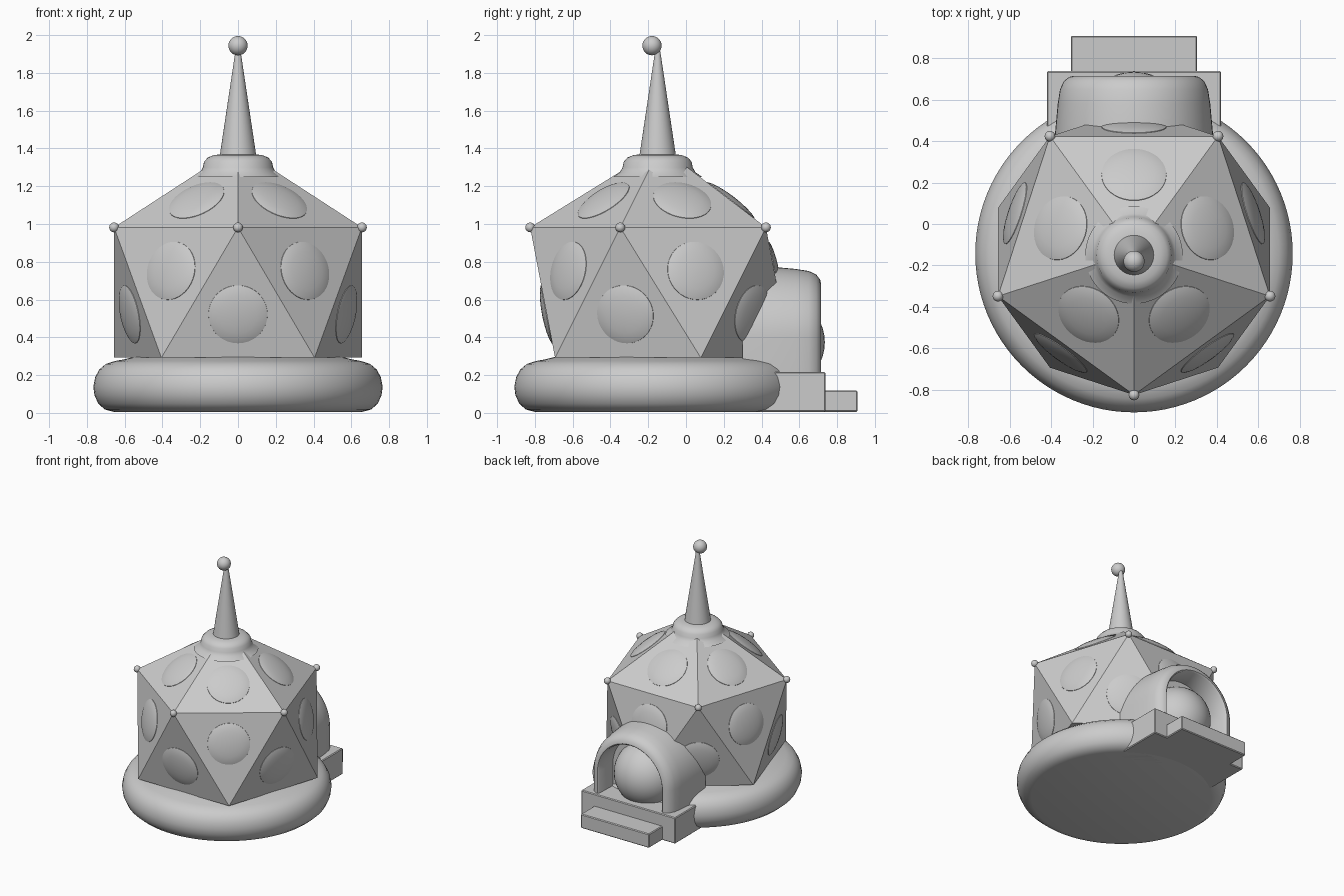
import bpy, bmesh
from math import sin, cos, pi, radians, sqrt
from mathutils import Vector, Matrix

if "Cube" in bpy.data.objects:
    bpy.data.objects.remove(bpy.data.objects["Cube"])

CY = -0.135  # axis of the main body


def finish(name, bm, angle=None):
    bmesh.ops.recalc_face_normals(bm, faces=bm.faces)
    me = bpy.data.meshes.new(name)
    bm.to_mesh(me)
    bm.free()
    ob = bpy.data.objects.new(name, me)
    bpy.context.collection.objects.link(ob)
    if angle:
        bpy.ops.object.select_all(action='DESELECT')
        ob.select_set(True)
        bpy.context.view_layer.objects.active = ob
        bpy.ops.object.shade_smooth_by_angle(angle=radians(angle))
    return ob


def loft(bm, rings, closed=True, cap=True):
    loops = [[bm.verts.new(p) for p in r] for r in rings]
    n = len(loops[0])
    for a, b in zip(loops, loops[1:]):
        for i in range(n if closed else n - 1):
            j = (i + 1) % n
            bm.faces.new((a[i], a[j], b[j], b[i]))
    if cap:
        bm.faces.new(loops[0])
        bm.faces.new(loops[-1])


def lathe(name, profile, matrix, segs=48, angle=40):
    bm = bmesh.new()
    rings = [[matrix @ Vector((r * cos(2 * pi * i / segs), r * sin(2 * pi * i / segs), z))
              for i in range(segs)] for r, z in profile]
    loft(bm, rings)
    return finish(name, bm, angle)


def ball(name, loc, r, segs=32):
    bm = bmesh.new()
    bmesh.ops.create_uvsphere(bm, u_segments=segs, v_segments=segs // 2, radius=r,
                              matrix=Matrix.Translation(loc))
    return finish(name, bm, 60)


def box(name, lo, hi):
    bm = bmesh.new()
    lo, hi = Vector(lo), Vector(hi)
    bmesh.ops.create_cube(bm, size=1, matrix=Matrix.Translation((lo + hi) / 2)
                          @ Matrix.Diagonal((*(hi - lo), 1)))
    bmesh.ops.bevel(bm, geom=bm.edges[:], offset=0.006, segments=1, affect='EDGES')
    return finish(name, bm)


# Rounded base cushion with a flat underside
lathe("base", [(0.66, 0.012), (0.705, 0.024), (0.74, 0.055), (0.76, 0.10), (0.766, 0.145),
               (0.756, 0.195), (0.735, 0.235), (0.70, 0.265), (0.65, 0.281), (0.60, 0.29),
               (0.52, 0.31)], Matrix.Translation((0, -0.143, 0)), 96)

# Icosahedral body standing on one of its points
R, H = 0.69, 0.643
r_full = R * sqrt(5) / 2


def ring_point(i, up):
    a = -pi / 2 + 2 * pi * (i + (0 if up else 0.5)) / 5
    return Vector((R * cos(a), CY + R * sin(a), H + (1 if up else -1) * r_full / sqrt(5)))


upper = [ring_point(i, True) for i in range(5)]
lower = [ring_point(i, False) for i in range(5)]
top = Vector((0, CY, H + r_full))
faces = []
for i in range(5):
    j = (i + 1) % 5
    faces += [(upper[i], upper[j], top), (upper[i], lower[i], upper[j]),
              (lower[i], lower[j], upper[j])]
bm = bmesh.new()
for f in faces:
    bm.faces.new([bm.verts.new(p) for p in f])
bm.faces.new([bm.verts.new(p) for p in lower])
bmesh.ops.remove_doubles(bm, verts=bm.verts, dist=1e-4)
finish("body", bm)

# A shallow domed round panel on every triangle
centre = Vector((0, CY, H))
for k, f in enumerate(faces):
    c = (f[0] + f[1] + f[2]) / 3
    rot = (c - centre).to_track_quat('Z', 'Y').to_matrix().to_4x4()
    lathe(f"round_panel_{k}", [(0.158, -0.01), (0.156, 0.003), (0.135, 0.011), (0.10, 0.018),
                               (0.06, 0.023), (0.015, 0.025)],
          Matrix.Translation(c) @ rot, 40, 50)

# Small knobs on the upper corners
for i, p in enumerate(upper):
    ball(f"corner_knob_{i}", p, 0.026, 16)

# Spire with collar and ball
spire = Matrix.Translation((0, -0.15, 0))
lathe("spire_collar", [(0.235, 1.255), (0.20, 1.28), (0.186, 1.305), (0.18, 1.335),
                       (0.16, 1.358), (0.13, 1.37), (0.095, 1.375)], spire)
lathe("spire", [(0.097, 1.365), (0.014, 1.92)], spire @ Matrix.Identity(4))
ball("spire_ball", (0, -0.18, 1.95), 0.051)

# Arched porch with a rounded front lip and recessed opening
def arch(y, r, zc=0.40, foot=0.20, n=28):
    pts = [Vector((r, y, foot))]
    pts += [Vector((r * cos(pi * i / n), y, zc + r * sin(pi * i / n))) for i in range(n + 1)]
    return pts + [Vector((-r, y, foot))]


bm = bmesh.new()
loft(bm, [arch(y, r) for y, r in [(0.30, 0.385), (0.45, 0.38), (0.58, 0.368), (0.65, 0.357),
                                  (0.69, 0.338), (0.71, 0.312), (0.715, 0.29),
                                  (0.705, 0.28), (0.54, 0.275)]], closed=False, cap=False)
finish("porch_arch", bm, 50)
bm = bmesh.new()
bm.faces.new([bm.verts.new(p) for p in arch(0.54, 0.275)])
finish("porch_back_wall", bm)
ball("porch_door_dome", (0, 0.485, 0.38), 0.25, 40)

# Doorstep platform and lower step
box("porch_platform", (-0.42, 0.30, 0.012), (0.42, 0.738, 0.222))
box("step", (-0.305, 0.70, 0.012), (0.305, 0.908, 0.125))
# Stand the model on the ground
for ob in bpy.context.collection.objects:
    ob.location.z -= 0.006
